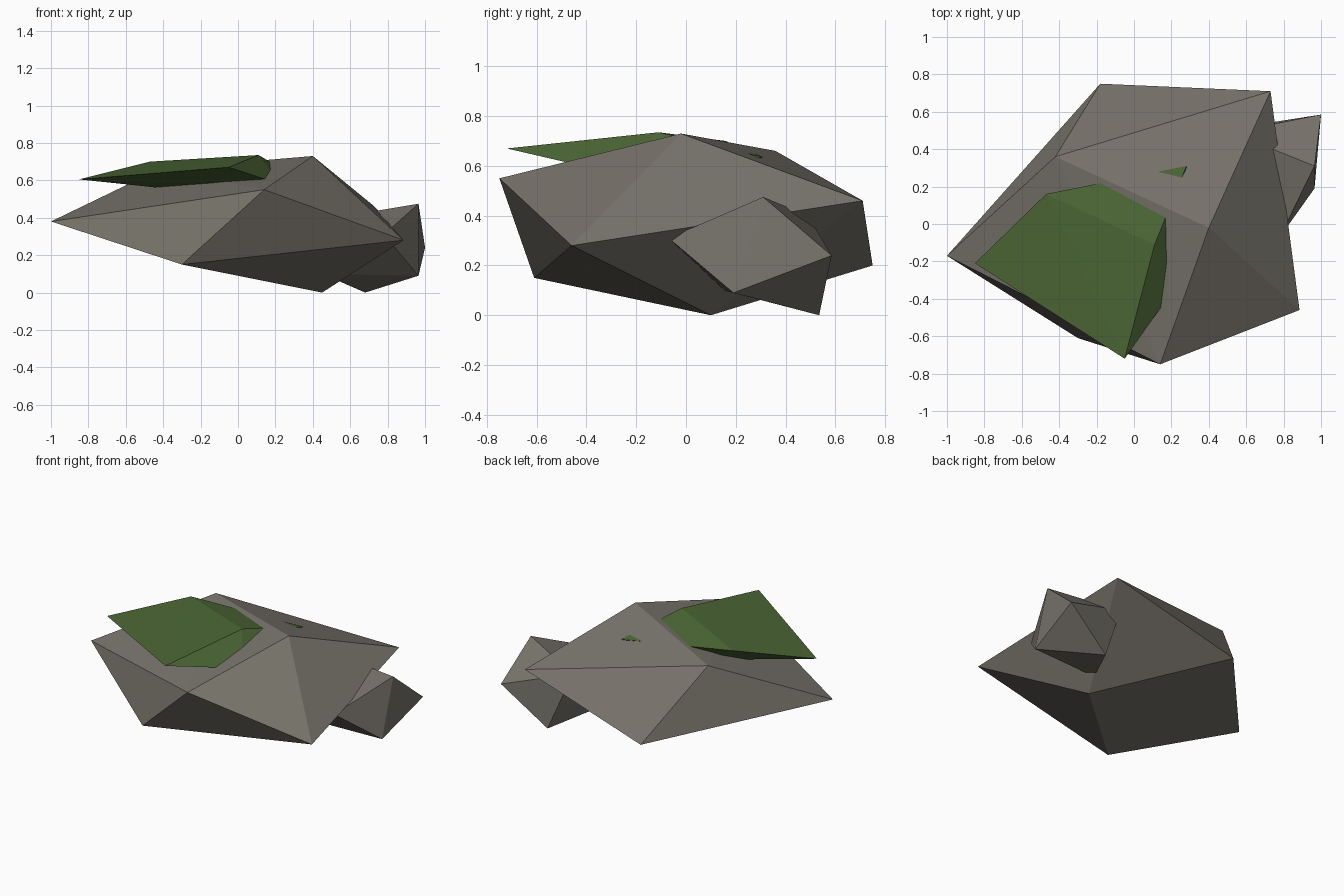
import bpy, bmesh, math

if "Cube" in bpy.data.objects:
    bpy.data.objects.remove(bpy.data.objects["Cube"])


def material(name, rgb):
    m = bpy.data.materials.new(name)
    m.diffuse_color = (*rgb, 1)
    m.use_nodes = True
    m.node_tree.nodes["Principled BSDF"].inputs["Base Color"].default_value = m.diffuse_color
    return m


def faceted_hull(name, corners, mat):
    """Flat-shaded convex chunk spanned by a few corner points."""
    bm = bmesh.new()
    for co in corners:
        bm.verts.new(co)
    res = bmesh.ops.convex_hull(bm, input=bm.verts[:])
    loose = [v for v in bm.verts if not v.link_faces]
    bmesh.ops.delete(bm, geom=loose, context='VERTS')
    bmesh.ops.dissolve_limit(bm, angle_limit=math.radians(1),
                             verts=bm.verts[:], edges=bm.edges[:])
    bmesh.ops.recalc_face_normals(bm, faces=bm.faces[:])
    mesh = bpy.data.meshes.new(name)
    bm.to_mesh(mesh)
    bm.free()
    mesh.materials.append(mat)
    obj = bpy.data.objects.new(name, mesh)
    bpy.context.collection.objects.link(obj)
    return obj


stone = material("stone_grey", (0.19, 0.176, 0.15))
moss = material("moss_green", (0.072, 0.135, 0.036))

# Large boulder
faceted_hull("large_rock", [
    (-1.0, -0.17, 0.38), (-0.18, 0.75, 0.20), (0.73, 0.71, 0.46),
    (0.40, -0.02, 0.73), (-0.42, 0.36, 0.66), (0.14, -0.75, 0.55),
    (0.885, -0.46, 0.28), (-0.30, -0.61, 0.15), (0.45, 0.10, 0.0)], stone)

# Small boulder leaning into the right side
faceted_hull("small_rock", [
    (0.965, 0.31, 0.475), (1.0, 0.585, 0.24), (0.965, 0.19, 0.09),
    (0.78, -0.07, 0.31), (0.68, 0.535, 0.0), (0.52, 0.49, 0.40),
    (0.45, 0.15, 0.10)], stone)

# Moss slab sunk into the top of the large boulder
faceted_hull("moss_cap", [
    (-0.85, -0.21, 0.605), (-0.47, 0.16, 0.70), (-0.05, -0.72, 0.67),
    (0.11, -0.11, 0.735), (0.28, 0.31, 0.635), (0.24, -0.31, 0.575),
    (-0.23, 0.07, 0.54)], moss)
